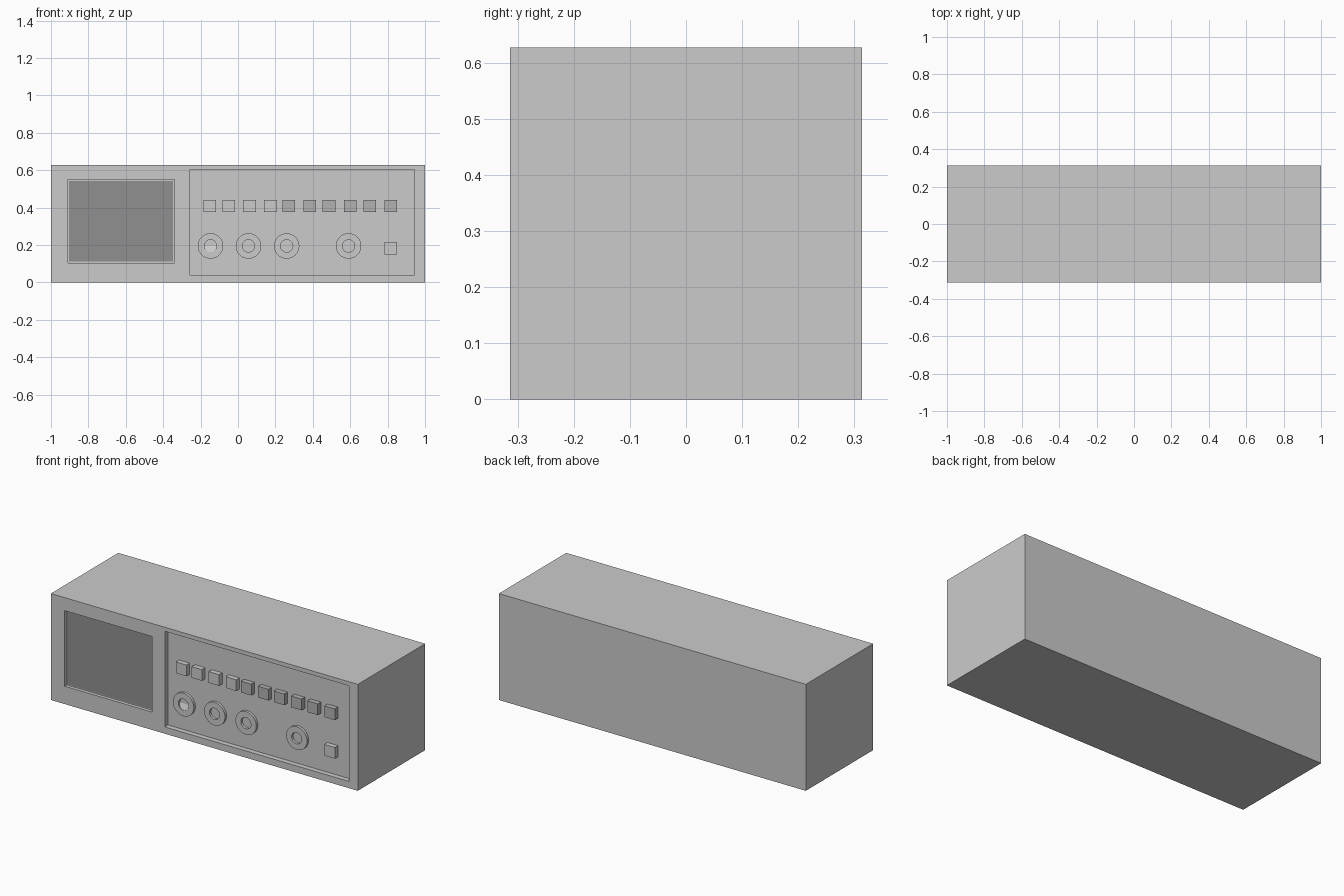
import bpy, bmesh, math

if "Cube" in bpy.data.objects:
    bpy.data.objects.remove(bpy.data.objects["Cube"])

FRONT = -0.3135          # front plane of the case
FLOOR = FRONT + 0.03     # floor of the control recess


def grey(name, v):
    m = bpy.data.materials.new(name)
    m.diffuse_color = (v, v, v, 1)
    m.use_nodes = True
    m.node_tree.nodes["Principled BSDF"].inputs["Base Color"].default_value = m.diffuse_color
    return m


def box(name, x0, x1, y0, y1, z0, z1, mat=None):
    bpy.ops.mesh.primitive_cube_add(size=1, location=((x0 + x1) / 2, (y0 + y1) / 2, (z0 + z1) / 2))
    ob = bpy.context.object
    ob.name = name
    ob.scale = (x1 - x0, y1 - y0, z1 - z0)
    bpy.ops.object.transform_apply(location=False, rotation=False, scale=True)
    if mat:
        ob.data.materials.append(mat)
    return ob


def mesh_object(name, bm):
    bmesh.ops.recalc_face_normals(bm, faces=bm.faces)
    me = bpy.data.meshes.new(name)
    bm.to_mesh(me)
    bm.free()
    ob = bpy.data.objects.new(name, me)
    bpy.context.collection.objects.link(ob)
    return ob


def smooth(ob):
    bpy.ops.object.select_all(action='DESELECT')
    ob.select_set(True)
    bpy.context.view_layer.objects.active = ob
    bpy.ops.object.shade_smooth_by_angle(angle=math.radians(30))


def ring(name, x, z, r_out, r_in, y0, y1, n=32):
    # rectangular section swept around the knob axis
    bm = bmesh.new()
    section = [(r_out, y1), (r_out, y0), (r_in, y0), (r_in, y1)]
    rows = []
    for i in range(n):
        a = 2 * math.pi * i / n
        rows.append([bm.verts.new((x + r * math.cos(a), y, z + r * math.sin(a))) for r, y in section])
    for i in range(n):
        p, q = rows[i], rows[(i + 1) % n]
        for k in range(4):
            bm.faces.new((p[k], p[(k + 1) % 4], q[(k + 1) % 4], q[k]))
    ob = mesh_object(name, bm)
    smooth(ob)
    return ob


dark = grey("screen_grey", 0.28)
mid = grey("button_grey", 0.45)

# case with two recesses in the front
case = box("case", -1, 1, FRONT, -FRONT, 0, 0.627)
cutters = [box("screen_cutter", -0.91, -0.34, FRONT - 0.1, FRONT + 0.02, 0.105, 0.55),
           box("panel_cutter", -0.257, 0.943, FRONT - 0.1, FLOOR, 0.04, 0.603)]
bpy.context.view_layer.objects.active = case
for c in cutters:
    c.hide_render = True
    mod = case.modifiers.new("recess", 'BOOLEAN')
    mod.operation = 'DIFFERENCE'
    mod.solver = 'EXACT'
    mod.object = c
    bpy.ops.object.modifier_apply(modifier=mod.name)
for c in cutters:
    bpy.data.objects.remove(c)

# screen
box("screen", -0.903, -0.347, FRONT + 0.016, FRONT + 0.022, 0.112, 0.543, dark)

# button row, the right six darker, plus one button below
row = [-0.151, -0.049, 0.062, 0.174, 0.272, 0.384, 0.487, 0.600, 0.705, 0.816]
buttons = [(x, 0.409, mid if i > 3 else None) for i, x in enumerate(row)] + [(0.816, 0.182, None)]
for i, (x, z, mat) in enumerate(buttons):
    box(f"button_{i + 1}", x - 0.034, x + 0.034, FRONT, FLOOR + 0.001, z - 0.033, z + 0.033, mat)

# ring knobs
KNOB_Z = 0.195
for i, x in enumerate((-0.147, 0.056, 0.26, 0.591)):
    ring(f"knob_{i + 1}", x, KNOB_Z, 0.068, 0.033, FLOOR - 0.015, FLOOR + 0.001)

# sloping half disc inside the first knob
bm = bmesh.new()
verts = []
for i in range(17):
    a = math.pi + math.pi * i / 16
    verts.append(bm.verts.new((-0.147 + 0.033 * math.cos(a),
                               FLOOR - 0.001 + 0.013 * math.sin(a),
                               KNOB_Z + 0.033 * math.sin(a))))
bm.faces.new(verts)
mesh_object("knob_pointer", bm)
